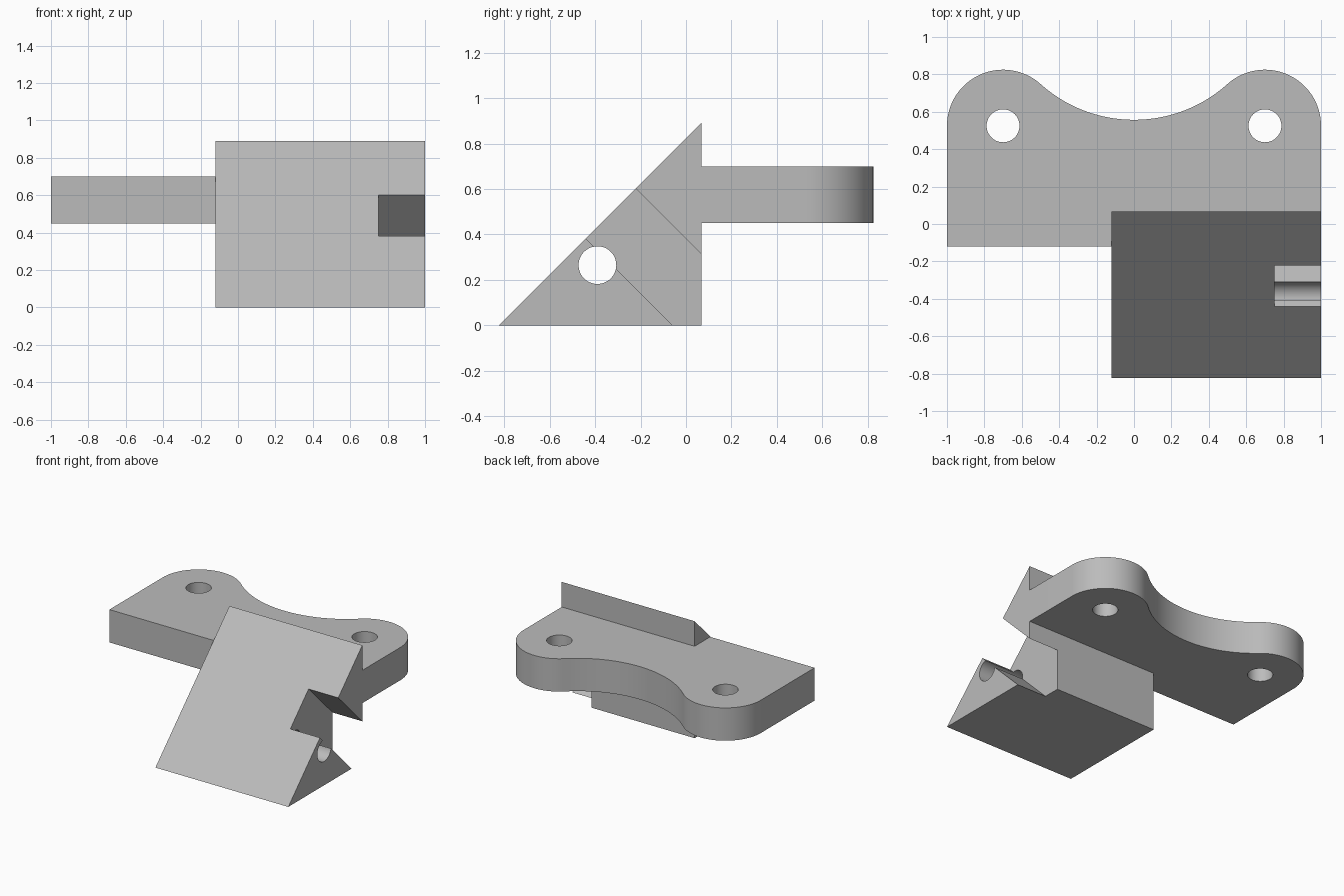
import bpy
import bmesh
from math import cos, sin, pi, atan2, radians
from mathutils import Matrix, Vector

cube = bpy.data.objects.get("Cube")
if cube:
    bpy.data.objects.remove(cube, do_unlink=True)

grey = bpy.data.materials.new("plain grey")
grey.use_nodes = True
colour = (0.5, 0.5, 0.5, 1)
grey.diffuse_color = colour
grey.node_tree.nodes["Principled BSDF"].inputs["Base Color"].default_value = colour

UP = Matrix.Identity(4)
# Maps a (y, z) profile extruded along x
SIDE = Matrix(((0, 0, 1, 0), (1, 0, 0, 0), (0, 1, 0, 0), (0, 0, 0, 1)))


def prism(name, outline, low, high, frame):
    """Extrude a flat outline from low to high along the frame's third axis."""
    bm = bmesh.new()
    face = bm.faces.new([bm.verts.new((a, b, low)) for a, b in outline])
    top = bmesh.ops.extrude_face_region(bm, geom=[face])["geom"]
    verts = [v for v in top if isinstance(v, bmesh.types.BMVert)]
    bmesh.ops.translate(bm, verts=verts, vec=(0, 0, high - low))
    bmesh.ops.transform(bm, matrix=frame, verts=bm.verts)
    bmesh.ops.recalc_face_normals(bm, faces=bm.faces)
    mesh = bpy.data.meshes.new(name)
    bm.to_mesh(mesh)
    bm.free()
    mesh.materials.append(grey)
    obj = bpy.data.objects.new(name, mesh)
    bpy.context.collection.objects.link(obj)
    return obj


def arc(a, b, radius, start, end, steps):
    angles = [start + (end - start) * i / steps for i in range(steps + 1)]
    return [(a + radius * cos(t), b + radius * sin(t)) for t in angles]


def circle(a, b, radius):
    return arc(a, b, radius, 0, 2 * pi, 48)[:-1]


def boolean(target, tool, operation):
    mod = target.modifiers.new(tool.name, "BOOLEAN")
    mod.object = tool
    mod.operation = operation
    mod.solver = "EXACT"
    bpy.context.view_layer.objects.active = target
    bpy.ops.object.modifier_apply(modifier=mod.name)
    bpy.data.objects.remove(tool, do_unlink=True)


# Mounting plate: two round lobes joined by a tangent hollow
lobe_x, lobe_y, lobe_r = 0.70, 0.525, 0.30
hollow_y, hollow_r = 1.305, 0.748
t = atan2(hollow_y - lobe_y, lobe_x)
outline = [(-1, -0.12), (1, -0.12)]
outline += arc(lobe_x, lobe_y, lobe_r, 0, pi - t, 32)
outline += arc(0, hollow_y, hollow_r, -t, t - pi, 40)[1:-1]
outline += arc(-lobe_x, lobe_y, lobe_r, t, pi, 32)
plate = prism("mounting_plate", outline, 0.45, 0.70, UP)

# Wedge block, merged with the plate
bracket = prism("wedge_bracket", [(-0.823, 0), (0.068, 0), (0.068, 0.891)],
                -0.12, 1, SIDE)
boolean(bracket, plate, "UNION")

# Bolt holes through the lobes
for side in (-1, 1):
    boolean(bracket, prism("bolt_hole", circle(side * lobe_x, lobe_y, 0.088),
                           0.3, 0.8, UP), "DIFFERENCE")

# Slot square to the sloped face, open at the end, back and bottom
low, high, back = -0.06, 0.38, 0.068
slot = [(-0.6, low + 0.6), (0.3, low - 0.3),
        (back + 0.02, high - back - 0.02), (-0.6, high + 0.6)]
boolean(bracket, prism("slot", slot, 0.75, 1.2, SIDE), "DIFFERENCE")

# Cross hole along the wedge
boolean(bracket, prism("cross_hole", circle(-0.39, 0.265, 0.083),
                       -0.3, 1.2, SIDE), "DIFFERENCE")

# Smooth the curved walls, keep the edges crisp
bpy.ops.object.select_all(action="DESELECT")
bracket.select_set(True)
bpy.context.view_layer.objects.active = bracket
bpy.ops.object.shade_smooth_by_angle(angle=radians(30))
